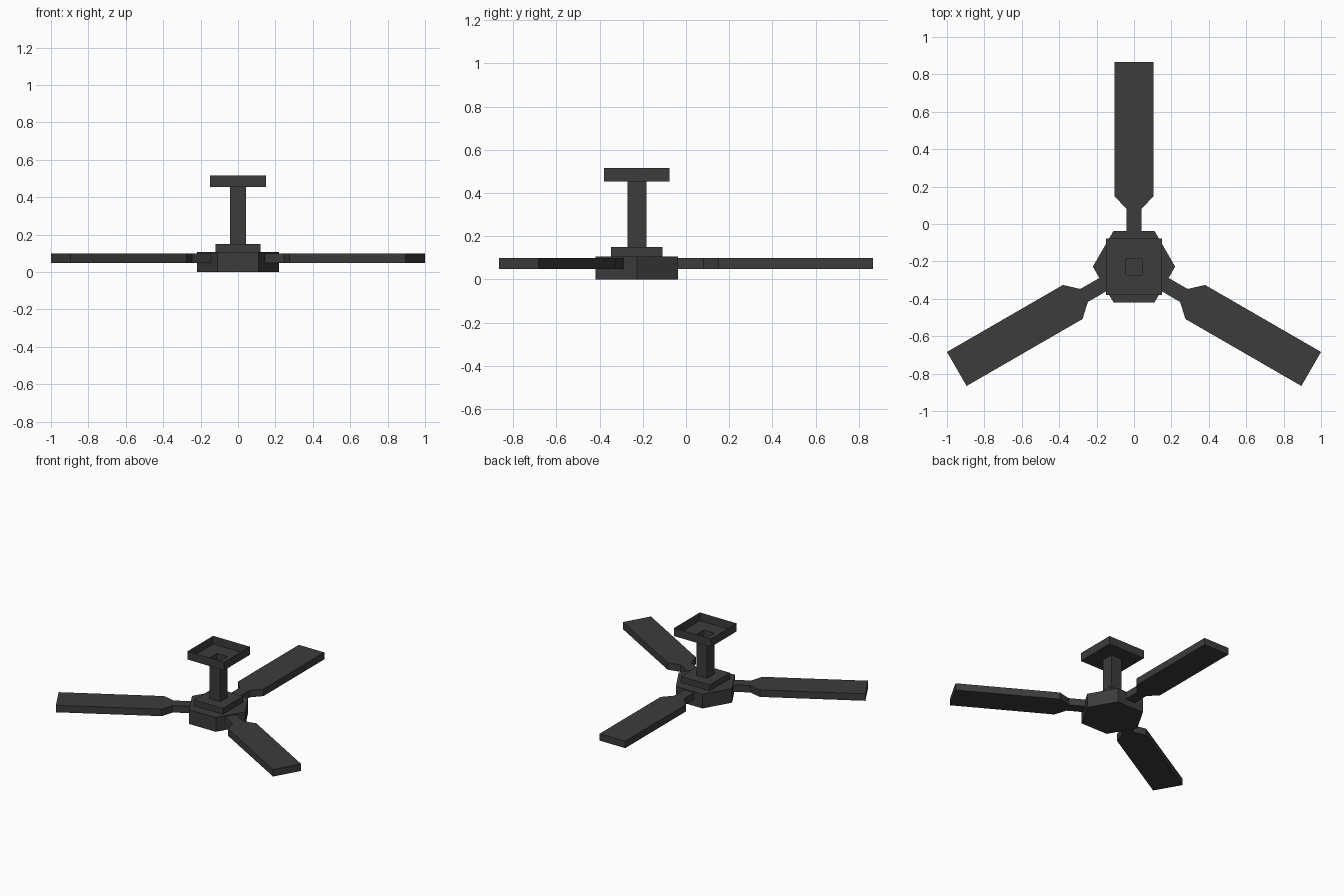
import bpy, bmesh, math

if "Cube" in bpy.data.objects:
    bpy.data.objects.remove(bpy.data.objects["Cube"])

CY = -0.228  # fan axis position on y

mat = bpy.data.materials.new("dark_grey")
mat.diffuse_color = (0.045, 0.045, 0.045, 1)
mat.use_nodes = True
mat.node_tree.nodes["Principled BSDF"].inputs["Base Color"].default_value = mat.diffuse_color


def make_object(name, bm):
    bmesh.ops.recalc_face_normals(bm, faces=bm.faces)
    mesh = bpy.data.meshes.new(name)
    bm.to_mesh(mesh)
    bm.free()
    mesh.materials.append(mat)
    obj = bpy.data.objects.new(name, mesh)
    obj.location = (0, CY, 0)
    bpy.context.collection.objects.link(obj)
    return obj


def prism(name, outline, z0, z1):
    bm = bmesh.new()
    face = bm.faces.new([bm.verts.new((x, y, z0)) for x, y in outline])
    ext = bmesh.ops.extrude_face_region(bm, geom=[face], use_keep_orig=True)
    top = [v for v in ext["geom"] if isinstance(v, bmesh.types.BMVert)]
    bmesh.ops.translate(bm, verts=top, vec=(0, 0, z1 - z0))
    return make_object(name, bm)


def square(h):
    return [(-h, -h), (h, -h), (h, h), (-h, h)]


# Hexagonal motor housing with a square cap
hexagon = [(0.22 * math.cos(math.radians(60 * i)),
            0.22 * math.sin(math.radians(60 * i))) for i in range(6)]
prism("motor_housing", hexagon, 0, 0.106)
prism("housing_cap", square(0.119), 0.106, 0.15)

# Hollow rod opening into a tray-shaped ceiling mount
bm = bmesh.new()
rings = [[bm.verts.new((x, y, z)) for x, y in square(h)]
         for h, z in ((0.044, 0.15), (0.044, 0.454), (0.151, 0.454), (0.151, 0.515))]
for a, b in zip(rings, rings[1:]):
    for i in range(4):
        j = (i + 1) % 4
        bm.faces.new((a[i], a[j], b[j], b[i]))
make_object("rod_and_ceiling_mount", bm)

# Three blades with narrow necks
half = [(0.04, 0.185), (0.04, 0.308), (0.105, 0.378), (0.105, 1.094)]
outline = half + [(-x, y) for x, y in reversed(half)]
for i in range(3):
    blade = prism(f"blade_{i + 1}", outline, 0.048, 0.1)
    blade.rotation_euler.z = math.radians(120 * i)
